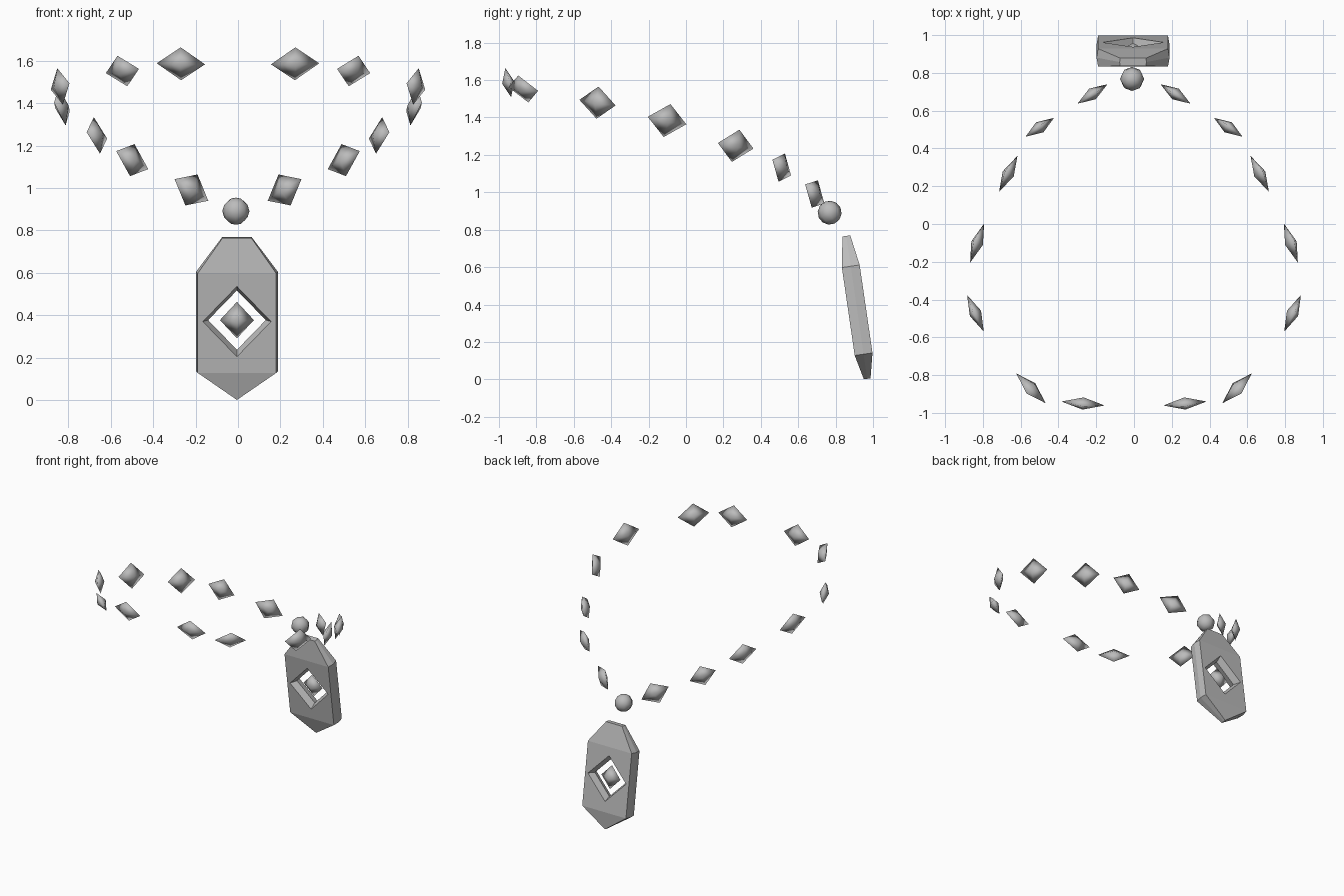
import bpy
from math import radians
from mathutils import Vector, Matrix

cube = bpy.data.objects.get("Cube")
if cube:
    bpy.data.objects.remove(cube, do_unlink=True)

metal = bpy.data.materials.new("grey_metal")
metal.use_nodes = True
COLOUR = (0.5, 0.5, 0.5, 1)
metal.diffuse_color = COLOUR
metal.node_tree.nodes["Principled BSDF"].inputs["Base Color"].default_value = COLOUR


def make_object(name, verts, faces, smooth=True):
    mesh = bpy.data.meshes.new(name)
    mesh.from_pydata(verts, [], faces)
    mesh.materials.append(metal)
    obj = bpy.data.objects.new(name, mesh)
    bpy.context.collection.objects.link(obj)
    # consistent outward normals
    bpy.ops.object.select_all(action="DESELECT")
    obj.select_set(True)
    bpy.context.view_layer.objects.active = obj
    bpy.ops.object.mode_set(mode="EDIT")
    bpy.ops.mesh.select_all(action="SELECT")
    bpy.ops.mesh.normals_make_consistent(inside=False)
    bpy.ops.object.mode_set(mode="OBJECT")
    for poly in mesh.polygons:
        poly.use_smooth = smooth
    return obj


def gem(name, centre, long_axis, tall_axis, thin_axis):
    """Eight-sided stone with a tip at both ends of three half axes."""
    axes = (long_axis, tall_axis, thin_axis)
    verts = [centre + s * a for a in axes for s in (1, -1)]
    faces = [(a, b, c) for a in (0, 1) for b in (2, 3) for c in (4, 5)]
    return make_object(name, verts, faces)


# Chain stones: two ends of the long axis and the upper tip, for the left half
stones = [
    ((.155, -.955, 1.585), (.383, -.934, 1.59), (.27, -.96, 1.665)),
    ((.464, -.945, 1.565), (.62, -.787, 1.545), (.565, -.893, 1.627)),
    ((.79, -.567, 1.495), (.878, -.374, 1.465), (.847, -.465, 1.566)),
    ((.862, -.206, 1.405), (.788, 0, 1.365), (.842, -.085, 1.473)),
    ((.709, .168, 1.265), (.612, .358, 1.235), (.675, .283, 1.336)),
    ((.571, .457, 1.175), (.42, .557, 1.09), (.485, .524, 1.208)),
    ((.296, .632, 1.042), (.137, .735, .94), (.188, .7, 1.064)),
]
for number, points in enumerate(stones, 1):
    for side, sign in (("left", 1), ("right", -1)):
        a, b, top = (Vector((sign * x, y, z)) for x, y, z in points)
        middle = (a + b) / 2
        thin = (b - a).cross(top - middle).normalized()
        if thin.dot(Vector((middle.x, middle.y, 0))) < 0:
            thin.negate()
        gem(f"chain_stone_{side}_{number}", middle + thin * .006,
            (b - a) / 2, top - middle, thin * .033)

# Round bead above the pendant
bpy.ops.mesh.primitive_uv_sphere_add(segments=8, ring_count=6, radius=.064,
                                     location=(-.01, .768, .891),
                                     rotation=(radians(25), 0, 0))
bead = bpy.context.object
bead.name = "round_bead"
bead.data.materials.append(metal)
bpy.ops.object.shade_smooth()

# Pendant plate: outline as (x, z, half thickness), thinner at both ends
outline = [(-.068, .386, .021), (.068, .386, .021), (.185, .222, .048),
           (.185, -.253, .048), (0, -.386, .018), (-.185, -.253, .048),
           (-.185, .222, .048)]
n = len(outline)
verts = []
for depth, spread in ((-1, 1), (0, 1.045), (1, 1)):
    verts += [(x * spread, depth * t, z) for x, z, t in outline]
faces = []
for first in (0, 2 * n):
    faces += [tuple(first + i for i in f) for f in ((0, 1, 2, 6), (2, 3, 5, 6), (3, 4, 5))]
for row in (0, n):
    faces += [(row + i, row + (i + 1) % n, row + n + (i + 1) % n, row + n + i)
              for i in range(n)]
plate = make_object("pendant_plate", verts, faces, smooth=False)

# Diamond opening, narrowest in the middle of the plate
HOLE_Z = -.008
verts = []
for y, r in ((-.08, .178), (0, .136), (.08, .178)):
    verts += [(r, y, HOLE_Z), (0, y, HOLE_Z + r * 1.04),
              (-r, y, HOLE_Z), (0, y, HOLE_Z - r * 1.04)]
faces = [(0, 1, 2, 3), (8, 9, 10, 11)]
for row in (0, 4):
    faces += [(row + i, row + (i + 1) % 4, row + 4 + (i + 1) % 4, row + 4 + i)
              for i in range(4)]
cutter = make_object("opening_cutter", verts, faces, smooth=False)
cutter.hide_render = True
cut = plate.modifiers.new("opening", "BOOLEAN")
cut.operation = "DIFFERENCE"
cut.solver = "EXACT"
cut.object = cutter
bpy.context.view_layer.objects.active = plate
bpy.ops.object.modifier_apply(modifier=cut.name)
bpy.data.objects.remove(cutter, do_unlink=True)

# Stone floating in the opening
centre_stone = gem("pendant_stone", Vector((0, 0, HOLE_Z)), Vector((.08, 0, 0)),
                   Vector((0, 0, .087)), Vector((0, .045, 0)))

# Lean the pendant so that its foot swings outward
lean = Matrix.Translation((-.005, .913, .385)) @ Matrix.Rotation(radians(8.3), 4, "X")
for part in (plate, centre_stone):
    part.data.transform(lean)
